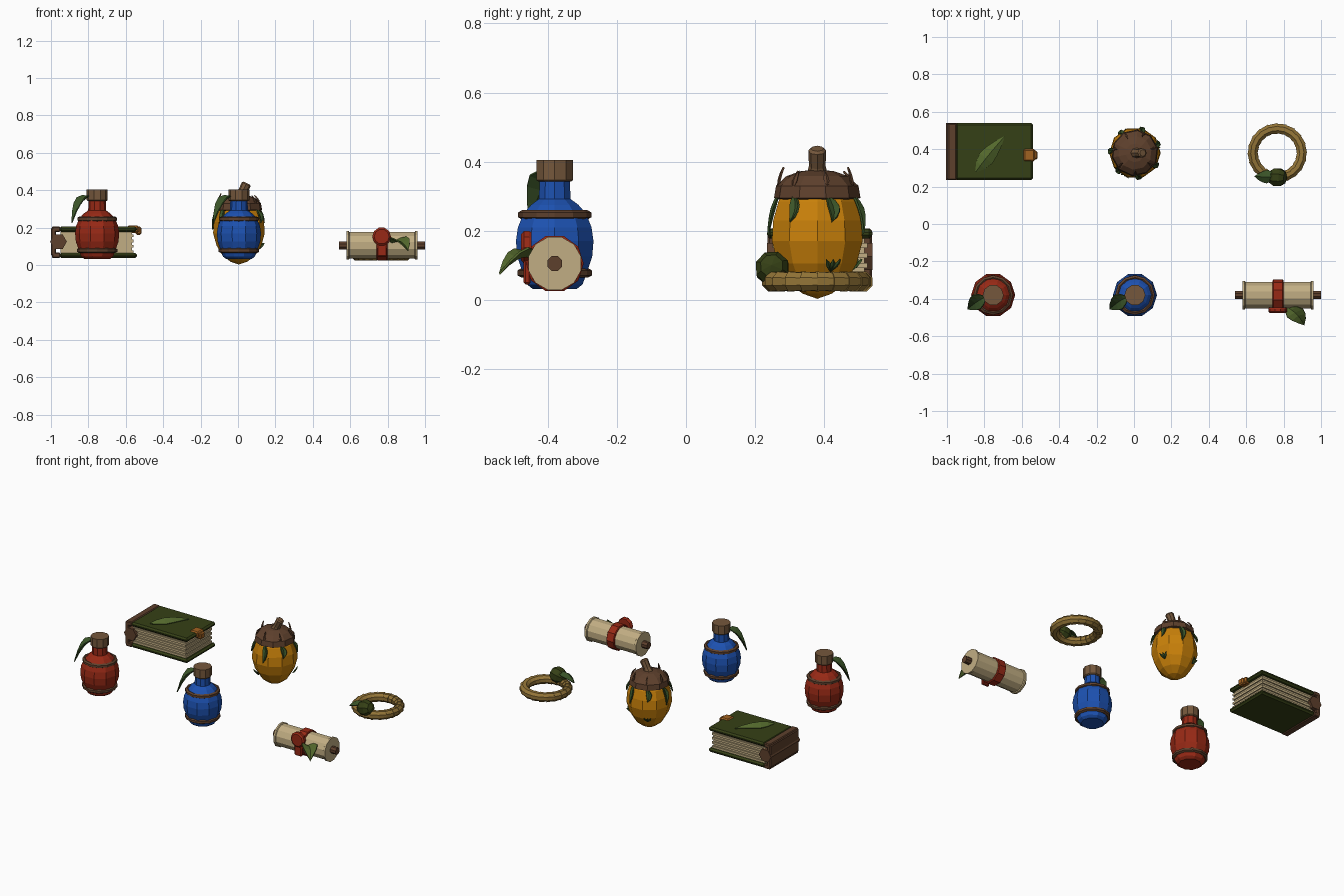
import bpy, bmesh
from math import sin, cos, pi, tau
from mathutils import Vector, Matrix

if "Cube" in bpy.data.objects:
    bpy.data.objects.remove(bpy.data.objects["Cube"])

def mat(name, r, g, b):
    m = bpy.data.materials.new(name)
    m.diffuse_color = [(c / 255) ** 2.2 for c in (r, g, b)] + [1]
    m.use_nodes = True
    m.node_tree.nodes["Principled BSDF"].inputs["Base Color"].default_value = m.diffuse_color
    return m

RED, BLUE = mat("red", 150, 45, 28), mat("blue", 34, 82, 175)
GOLD, BROWN = mat("amber", 200, 128, 18), mat("dark_wood", 94, 66, 48)
WOOD, PAPER = mat("wood", 116, 88, 62), mat("parchment", 192, 172, 130)
GREEN, LEAF = mat("moss", 56, 66, 28), mat("leaf", 84, 104, 48)
ROPE, BRASS = mat("straw", 146, 116, 58), mat("brass", 160, 98, 38)
DEEP = mat("deep_leaf", 60, 84, 44)

def make(name, verts, faces, material, matrix=None):
    me = bpy.data.meshes.new(name)
    me.from_pydata([tuple(v) for v in verts], [], faces)
    bm = bmesh.new()
    bm.from_mesh(me)
    bmesh.ops.remove_doubles(bm, verts=bm.verts, dist=1e-5)
    bmesh.ops.recalc_face_normals(bm, faces=bm.faces)
    bm.to_mesh(me)
    bm.free()
    if matrix:
        me.transform(matrix)
    me.materials.append(material)
    ob = bpy.data.objects.new(name, me)
    bpy.context.collection.objects.link(ob)
    return ob

def lathe(name, profile, n, material, loc, axis=(0, 0, 1), turn=0.0):
    """Spin (radius, height) points round an axis; open ends are capped."""
    verts = [(r * cos(tau * i / n + turn), r * sin(tau * i / n + turn), z)
             for r, z in profile for i in range(n)]
    faces = [(k * n + i, k * n + (i + 1) % n, (k + 1) * n + (i + 1) % n, (k + 1) * n + i)
             for k in range(len(profile) - 1) for i in range(n)]
    faces += [tuple(range(n))] if profile[0][0] > 0 else []
    faces += [tuple(range(len(verts) - n, len(verts)))] if profile[-1][0] > 0 else []
    rot = Vector((0, 0, 1)).rotation_difference(Vector(axis)).to_matrix().to_4x4()
    return make(name, verts, faces, material, Matrix.Translation(loc) @ rot)

def box(name, lo, hi, material, bevel=0.0):
    v = [(x, y, z) for x in (lo[0], hi[0]) for y in (lo[1], hi[1]) for z in (lo[2], hi[2])]
    f = [(0, 1, 3, 2), (4, 5, 7, 6), (0, 1, 5, 4), (2, 3, 7, 6), (0, 2, 6, 4), (1, 3, 7, 5)]
    ob = make(name, v, f, material)
    if bevel:
        b = ob.modifiers.new("bevel", "BEVEL")
        b.width, b.segments = bevel, 1
    return ob

def hoop(name, major, minor, n, sides, material, loc, taper=1.0):
    """Ring of n wedges, each optionally tapering so that the joints step."""
    verts, faces = [], []
    for i in range(n):
        for j, s in ((i, 1.0), (i + 1, taper)):
            a = tau * j / n
            for k in range(sides):
                p = tau * (k + .5) / sides
                r = major + minor * s * cos(p)
                verts.append((r * cos(a), r * sin(a), minor * s * sin(p)))
        o = 2 * i * sides
        faces += [(o + k, o + (k + 1) % sides, o + sides + (k + 1) % sides, o + sides + k)
                  for k in range(sides)]
        if taper != 1:
            faces += [tuple(range(o, o + sides)), tuple(range(o + sides, o + 2 * sides))]
    return make(name, verts, faces, material, Matrix.Translation(loc))

def leaf(name, base, mid, tip, side, width, material=LEAF, fold=.25):
    """Folded blade following a quadratic curve."""
    a, b, c = Vector(base), Vector(mid), Vector(tip)
    s = Vector(side).normalized()
    shape = (.08, .7, 1.0, .85, .5, .0)
    verts, faces, n = [], [], len(shape)
    for i, w in enumerate(shape):
        t = i / (n - 1)
        p = a * (1 - t) ** 2 + b * 2 * t * (1 - t) + c * t * t
        tan = (b - a) * (1 - t) + (c - b) * t
        up = s.cross(tan).normalized()
        h = width * w / 2
        verts += [p - s * h - up * h * fold, p + up * h * fold, p + s * h - up * h * fold]
    for i in range(n - 1):
        for k in (0, 1):
            o = 3 * i + k
            faces.append((o, o + 1, o + 4, o + 3))
    ob = make(name, verts, faces, material)
    m = ob.modifiers.new("thickness", "SOLIDIFY")
    m.thickness, m.offset = .006, 0
    return ob

# Two corked flasks
FLASK = [(.068, .032), (.085, .045), (.098, .08), (.114, .125), (.118, .17),
         (.112, .21), (.095, .25), (.072, .275), (.048, .292), (.046, .35)]
for label, x, colour in (("red", -.753, RED), ("blue", .005, BLUE)):
    o = Vector((x, -.38, 0))
    lathe(label + "_flask_body", FLASK, 10, colour, o)
    lathe(label + "_flask_stopper", [(.05, .342), (.056, .347), (.056, .405)], 10, WOOD, o)
    hoop(label + "_flask_upper_band", .094, .014, 12, 6, BROWN, o + Vector((0, 0, .246)))
    hoop(label + "_flask_lower_band", .096, .014, 12, 6, BROWN, o + Vector((0, 0, .078)))
    leaf(label + "_flask_leaf", o + Vector((-.04, -.01, .365)), o + Vector((-.095, -.035, .385)),
         o + Vector((-.135, -.075, .225)), (.5, -.85, 0), .085, DEEP)

# Rolled scroll with rod, ribbon, seal and leaf
S = Vector((.77, -.38, .105))
lathe("scroll_paper", [(.079, -.19), (.079, -.178), (.073, -.174), (.073, .174), (.079, .178),
                       (.079, .19)], 12, PAPER, S, (1, 0, 0), pi / 12)
lathe("scroll_rod", [(.023, -.23), (.023, .23)], 8, BROWN, S, (1, 0, 0), pi / 8)
lathe("scroll_ribbon", [(.078, -.029), (.084, -.025), (.084, .025), (.078, .029)], 10, RED,
      S, (1, 0, 0), pi / 10)
lathe("scroll_seal", [(.046, 0), (.05, .008), (.05, .022), (.04, .03)], 10, RED,
      (.768, -.447, .152), (0, -1, 0))
box("scroll_ribbon_tail", (.744, -.47, .045), (.796, -.45, .13), RED, .005)
leaf("scroll_leaf", (.82, -.445, .12), (.875, -.475, .17), (.91, -.54, .075), (1, .5, .05), .095)

# Bound book
for label, z in (("bottom", .038), ("top", .178)):
    box("book_%s_cover" % label, (-.955, .235, z), (-.54, .54, z + .027), GREEN, .01)
for i in range(8):
    d = .008 * (i % 2)
    z = .064 + i * .01435
    box("book_pages_%d" % i, (-.95, .25 + d, z), (-.558 - d, .525 - d, z + .01435), PAPER)
lathe("book_spine", [(.045, -.153), (.045, .153)], 6, BROWN, (-.96, .387, .125), (0, 1, 0))
box("book_spine_plate", (-1, .236, .05), (-.972, .538, .2), BROWN, .006)
for z in (.052, .192):
    box("book_hinge_strip", (-.995, .236, z - .014), (-.95, .538, z + .014), BROWN, .005)
box("book_clasp", (-.592, .335, .172), (-.53, .402, .212), BRASS, .008)
box("book_clasp_hook", (-.548, .345, .162), (-.515, .392, .205), BRASS, .008)
leaf("book_leaf", (-.845, .28, .21), (-.785, .365, .235), (-.69, .47, .208), (.76, -.65, 0), .085)

# Amber seed pod with cap
P = Vector((.005, .38, 0))
lathe("pod_body", [(0, .003), (.045, .018), (.088, .052), (.12, .105), (.138, .17),
                   (.134, .23), (.118, .285), (.095, .32)], 10, GOLD, P)
lathe("pod_cap", [(.1, .287), (.126, .295), (.12, .33), (.09, .358), (.05, .372), (0, .378)],
      10, BROWN, P, turn=.2)
lathe("pod_stem", [(.03, 0), (.024, .03), (.026, .078), (.018, .085)], 8, WOOD,
      P + Vector((.004, 0, .362)), (.45, 0, .9))
for i in range(7):
    a = tau * i / 7 + .25
    u, s = Vector((cos(a), sin(a), 0)), Vector((-sin(a), cos(a), 0))
    end = .19 if i % 2 else .225
    leaf("pod_hanging_leaf_%d" % i, P + u * .112 + Vector((0, 0, .305)),
         P + u * .135 + s * .03 + Vector((0, 0, .26)),
         P + u * .142 + s * .008 + Vector((0, 0, end)), s, .034, DEEP)
    leaf("pod_cap_thorn_%d" % i, P + u * .112 + Vector((0, 0, .325)),
         P + u * .113 + Vector((0, 0, .35)), P + u * (.085 + .012 * (i % 2))
         + Vector((0, 0, .372 + .012 * (i % 2))), s, .014, BROWN)
for a in (.35, 2.1, 4.3):
    u, s = Vector((cos(a), sin(a), 0)), Vector((-sin(a), cos(a), 0))
    for d in (-.022, 0, .022):
        leaf("pod_small_leaf", P + u * .112 + Vector((0, 0, .085)),
             P + u * .13 + s * d * .5 + Vector((0, 0, .1)),
             P + u * .136 + s * d + Vector((0, 0, .118)), s, .014, DEEP)

# Woven straw ring with a bud and leaf
hoop("straw_ring", .131, .031, 20, 8, ROPE, (.766, .38, .053), .88)
lathe("ring_bud", [(0, -.065), (.03, -.048), (.05, -.018), (.05, .015), (.034, .04), (0, .052)],
      8, GREEN, (.768, .25, .09), (.93, -.05, .2), pi / 8)
leaf("ring_leaf", (.755, .255, .115), (.7, .25, .125), (.645, .255, .07), (.1, 1, .1), .07, DEEP)
